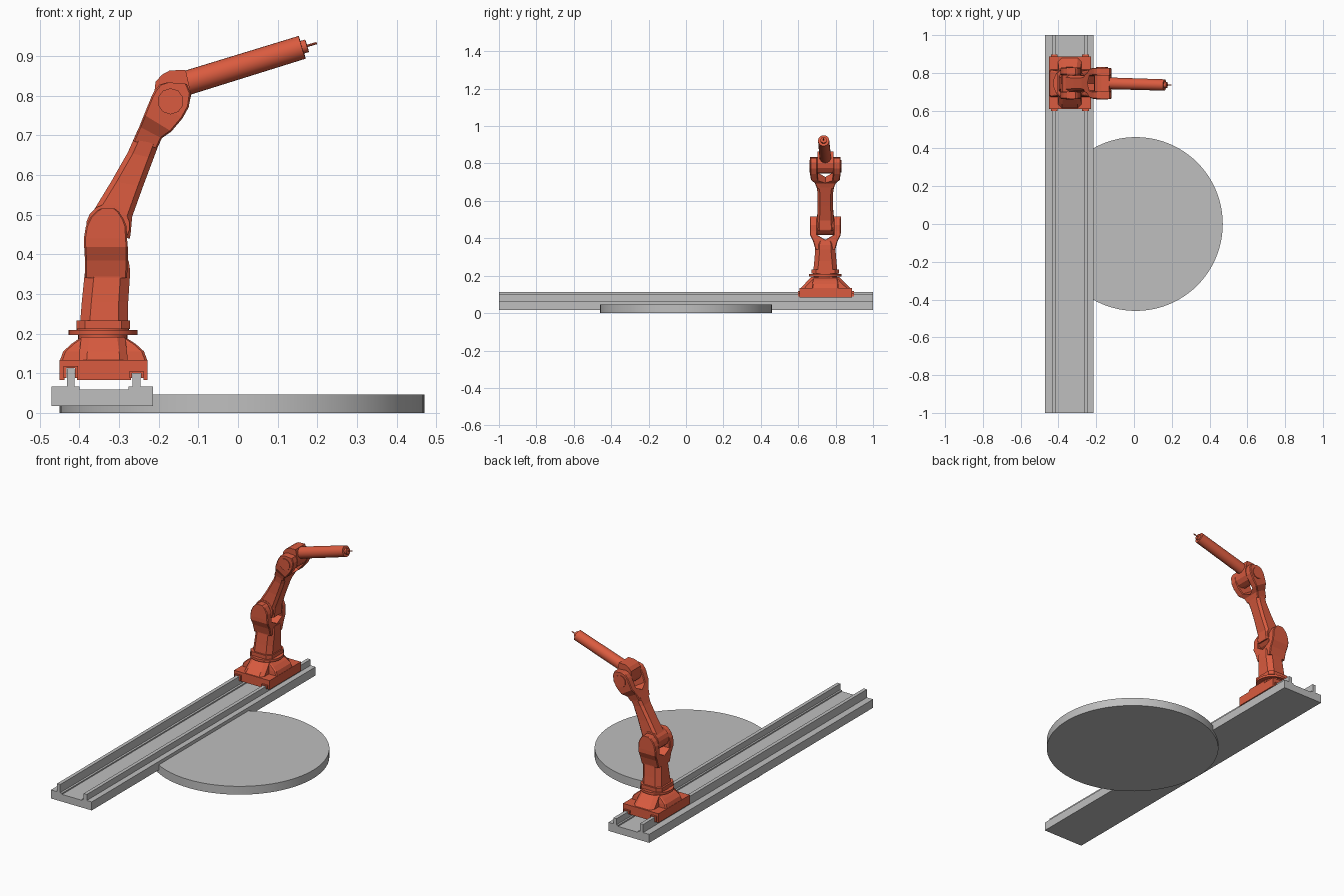
import bpy, bmesh, math
from mathutils import Vector

if "Cube" in bpy.data.objects:
    bpy.data.objects.remove(bpy.data.objects["Cube"])

ROBOT_Y = 0.745  # y of the robot's own middle plane


def material(name, rgb):
    m = bpy.data.materials.new(name)
    m.use_nodes = True
    m.diffuse_color = (*rgb, 1)
    m.node_tree.nodes["Principled BSDF"].inputs["Base Color"].default_value = (*rgb, 1)
    return m


GREY = material("grey metal", (0.52, 0.52, 0.52))
ORANGE = material("orange paint", (0.70, 0.105, 0.05))


def from_rings(name, rings, mat, y=ROBOT_Y, mirror=False, smooth=False):
    """Skin a list of equal-length rings and cap both ends."""
    bm = bmesh.new()
    rows = [[bm.verts.new(p) for p in ring] for ring in rings]
    n = len(rows[0])
    for a, b in zip(rows, rows[1:]):
        for i in range(n):
            bm.faces.new((a[i], a[(i + 1) % n], b[(i + 1) % n], b[i]))
    bm.faces.new(rows[0])
    bm.faces.new(rows[-1])
    bmesh.ops.recalc_face_normals(bm, faces=bm.faces)
    me = bpy.data.meshes.new(name)
    bm.to_mesh(me)
    bm.free()
    ob = bpy.data.objects.new(name, me)
    ob.location.y = y
    me.materials.append(mat)
    bpy.context.collection.objects.link(ob)
    if mirror:
        ob.modifiers.new("Mirror", "MIRROR").use_axis = (False, True, False)
    if smooth:
        bpy.ops.object.select_all(action="DESELECT")
        ob.select_set(True)
        bpy.context.view_layer.objects.active = ob
        bpy.ops.object.shade_smooth_by_angle(angle=math.radians(35))
    return ob


def prism(name, pts, y0, y1, mat, **kw):
    """Extrude an x-z outline along y."""
    return from_rings(name, [[(x, y, z) for x, z in pts] for y in (y0, y1)], mat, **kw)


def circle(cx, cz, r, n):
    return [(cx + r * math.cos(math.tau * (i + .5) / n),
             cz + r * math.sin(math.tau * (i + .5) / n)) for i in range(n)]


def loft(name, sections, mat, c=0.015, **kw):
    """Chamfered box sections: (left x, left z, right x, right z, y0, y1)."""
    rings = []
    for xl, zl, xr, zr, y0, y1 in sections:
        l, r = Vector((xl, 0, zl)), Vector((xr, 0, zr))
        k = c / (r - l).length
        uv = [(k, y0), (1 - k, y0), (1, y0 + c), (1, y1 - c),
              (1 - k, y1), (k, y1), (0, y1 - c), (0, y0 + c)]
        rings.append([l.lerp(r, u) + Vector((0, v, 0)) for u, v in uv])
    return from_rings(name, rings, mat, **kw)


def tube(name, start, axis, stations, mat, n=24, **kw):
    """Round part along an axis from (distance, radius) stations."""
    d = Vector(axis).normalized()
    u = d.cross(Vector((0, 1, 0.01))).normalized()
    v = d.cross(u)
    rings = [[Vector(start) + d * t + r * (u * math.cos(math.tau * i / n) + v * math.sin(math.tau * i / n))
              for i in range(n)] for t, r in stations]
    return from_rings(name, rings, mat, smooth=True, **kw)


# Round platform and floor rail
tube("round_platform", (0.01, 0, 0), (0, 0, 1), [(0, 0.46), (0.047, 0.46)], GREY, n=96, y=0)
rail = [(-0.47, 0.018), (-0.215, 0.018), (-0.215, 0.066), (-0.246, 0.066), (-0.246, 0.10),
        (-0.266, 0.10), (-0.266, 0.066), (-0.276, 0.066), (-0.276, 0.059), (-0.40, 0.059),
        (-0.40, 0.066), (-0.412, 0.066), (-0.412, 0.112), (-0.432, 0.112), (-0.432, 0.066), (-0.47, 0.066)]
prism("floor_rail", rail, -1, 1, GREY, y=0)

# Carriage block slotted over the rail ribs
carriage = [(-0.45, 0.083), (-0.438, 0.083), (-0.438, 0.114), (-0.406, 0.114), (-0.406, 0.083),
            (-0.27, 0.083), (-0.27, 0.103), (-0.238, 0.103), (-0.238, 0.083), (-0.228, 0.083),
            (-0.228, 0.134), (-0.45, 0.134)]
prism("carriage", carriage, -0.137, 0.143, ORANGE)

# Guide shoes wrapping each rib at both ends of the carriage
for side, cx, top in (("right", -0.422, 0.118), ("left", -0.256, 0.106)):
    shoe = [(cx - 0.018, 0.088), (cx - 0.011, 0.088), (cx - 0.011, top - 0.005), (cx + 0.011, top - 0.005),
            (cx + 0.011, 0.088), (cx + 0.018, 0.088), (cx + 0.018, top), (cx - 0.018, top)]
    prism(side + "_guide_shoe", shoe, -0.147, 0.153, ORANGE)

# Pedestal: crossed sloping buttresses and round turntable
loft("side_buttress", [(-0.45, 0.13, -0.228, 0.13, -0.072, 0.072), (-0.441, 0.155, -0.237, 0.155, -0.07, 0.07),
                       (-0.42, 0.174, -0.258, 0.174, -0.066, 0.066),
                       (-0.40, 0.188, -0.28, 0.188, -0.06, 0.06)], ORANGE, c=0.006)
loft("cross_buttress", [(-0.402, 0.13, -0.278, 0.13, -0.135, 0.138), (-0.40, 0.155, -0.28, 0.155, -0.112, 0.112),
                        (-0.395, 0.192, -0.285, 0.192, -0.076, 0.076)], ORANGE, c=0.02)
tube("turntable", (-0.341, 0, 0.18), (0, 0, 1),
     [(0, 0.062), (0.016, 0.062), (0.016, 0.087), (0.029, 0.087), (0.029, 0.066), (0.04, 0.066)], ORANGE, n=32)
loft("body_collar", [(-0.408, 0.212, -0.272, 0.212, -0.073, 0.073),
                     (-0.408, 0.233, -0.272, 0.233, -0.073, 0.073)], ORANGE, c=0.022)

# Lower body, with fork cheeks that flare out of it
loft("lower_body", [(-0.398, 0.23, -0.278, 0.23, -0.064, 0.064), (-0.394, 0.28, -0.277, 0.28, -0.059, 0.059),
                    (-0.388, 0.34, -0.273, 0.34, -0.054, 0.054), (-0.385, 0.365, -0.273, 0.365, -0.055, 0.055),
                    (-0.386, 0.385, -0.276, 0.385, -0.05, 0.05)], ORANGE, c=0.024)
loft("lower_fork_cheek", [(-0.386, 0.34, -0.280, 0.34, -0.02, 0.053), (-0.386, 0.385, -0.278, 0.385, -0.012, 0.066),
                          (-0.388, 0.418, -0.278, 0.418, 0.044, 0.082), (-0.389, 0.44, -0.28, 0.44, 0.044, 0.083),
                          (-0.384, 0.47, -0.281, 0.47, 0.044, 0.083), (-0.373, 0.493, -0.288, 0.488, 0.044, 0.083),
                          (-0.356, 0.51, -0.300, 0.507, 0.044, 0.083), (-0.345, 0.516, -0.311, 0.516, 0.044, 0.083)],
     ORANGE, c=0.004, mirror=True)

# Upper arm: shoulder hub, tapering link and elbow fork
prism("shoulder_hub", circle(-0.328, 0.472, 0.055, 16), -0.045, 0.045, ORANGE)
loft("upper_arm", [(-0.378, 0.455, -0.273, 0.440, -0.044, 0.044), (-0.381, 0.468, -0.271, 0.45, -0.045, 0.045),
                   (-0.364, 0.511, -0.267, 0.495, -0.044, 0.044), (-0.319, 0.585, -0.24, 0.57, -0.041, 0.041),
                   (-0.278, 0.657, -0.213, 0.642, -0.042, 0.042), (-0.251, 0.718, -0.195, 0.69, -0.05, 0.05)],
     ORANGE, c=0.013)
loft("elbow_fork_cheek", [(-0.265, 0.686, -0.204, 0.667, -0.02, 0.045), (-0.249, 0.722, -0.192, 0.693, -0.012, 0.056),
                          (-0.237, 0.752, -0.168, 0.71, 0.038, 0.077), (-0.219, 0.796, -0.14, 0.743, 0.042, 0.082),
                          (-0.211, 0.812, -0.124, 0.772, 0.042, 0.082), (-0.198, 0.828, -0.119, 0.805, 0.042, 0.082),
                          (-0.178, 0.834, -0.129, 0.83, 0.042, 0.082)], ORANGE, c=0.004, mirror=True)
prism("elbow_pin_cap", circle(-0.17, 0.786, 0.033, 10), 0.075, 0.086, ORANGE, mirror=True)

# Elbow knuckle and slightly turned forearm
knuckle = [(-0.213, 0.79), (-0.208, 0.835), (-0.192, 0.853), (-0.172, 0.864), (-0.132, 0.865), (-0.118, 0.803),
           (-0.124, 0.775), (-0.14, 0.754), (-0.163, 0.746), (-0.187, 0.752), (-0.205, 0.768)]
prism("elbow_knuckle", knuckle, -0.043, 0.043, ORANGE)
tube("forearm", (-0.14, 0, 0.829), (0.301, -0.009, 0.093),
     [(0, 0.031), (0.316, 0.03), (0.316, 0.0165), (0.329, 0.0165)], ORANGE)
tube("wrist_rod", (0.168, -0.009, 0.924), (0.301, -0.009, 0.088), [(0, 0.003), (0.032, 0.003)], ORANGE, n=10)
